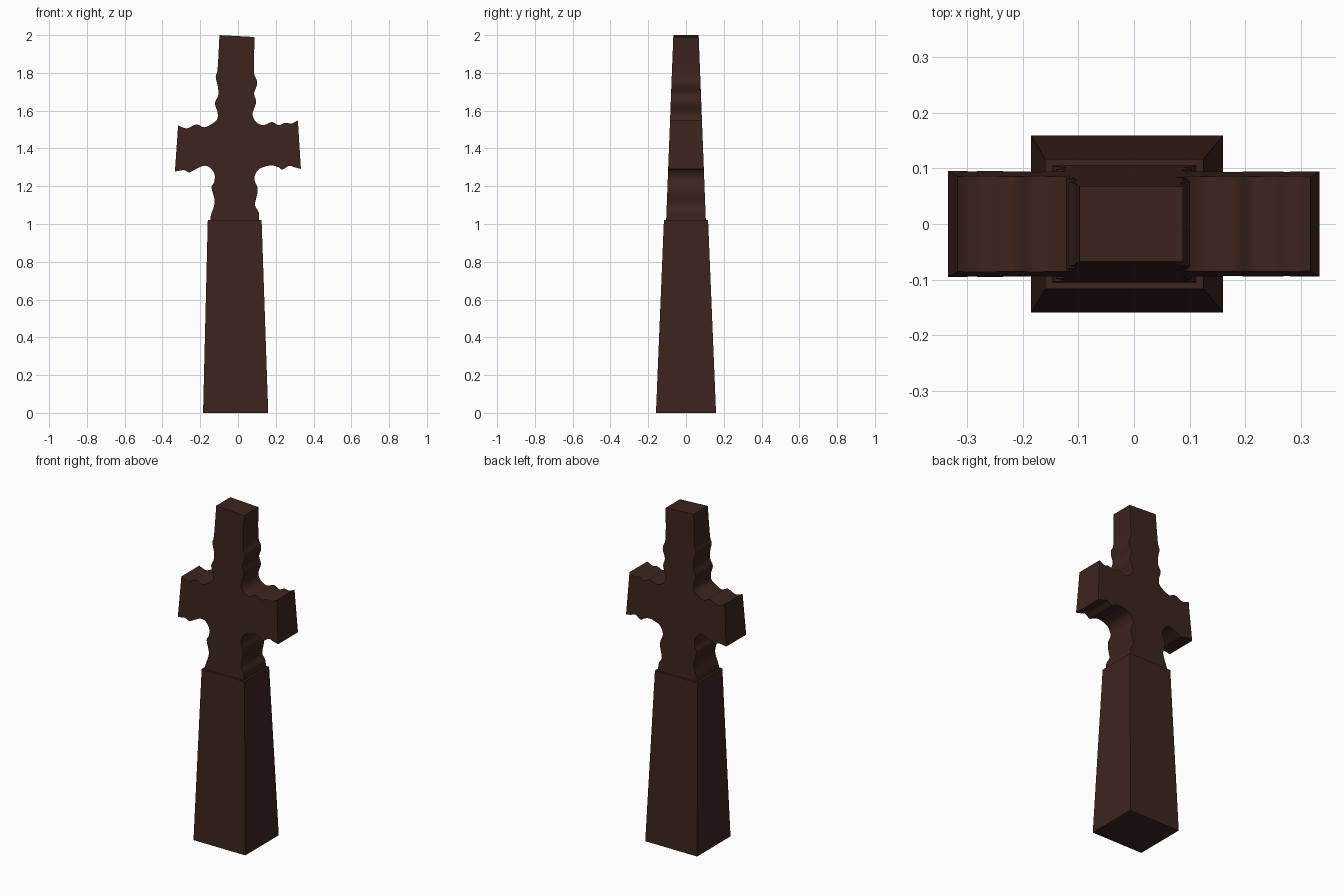
import bpy, bmesh
from mathutils import Vector

if "Cube" in bpy.data.objects:
    bpy.data.objects.remove(bpy.data.objects["Cube"])

stone = bpy.data.materials.new("dark_brown_stone")
stone.diffuse_color = (0.045, 0.018, 0.013, 1)
stone.use_nodes = True
stone.node_tree.nodes["Principled BSDF"].inputs["Base Color"].default_value = stone.diffuse_color


def finish(name, bm):
    bmesh.ops.recalc_face_normals(bm, faces=bm.faces)
    mesh = bpy.data.meshes.new(name)
    bm.to_mesh(mesh)
    bm.free()
    mesh.materials.append(stone)
    obj = bpy.data.objects.new(name, mesh)
    bpy.context.collection.objects.link(obj)
    return obj


def smooth_path(pts, steps=4):
    """Catmull-Rom curve through an open list of points."""
    p = [Vector(q) for q in pts]
    p = [p[0] * 2 - p[1]] + p + [p[-1] * 2 - p[-2]]
    out = []
    for a, b, c, d in zip(p, p[1:], p[2:], p[3:]):
        for i in range(steps):
            t = i / steps
            out.append(0.5 * (2 * b + (c - a) * t + (2 * a - 5 * b + 4 * c - d) * t * t
                              + (3 * b - a - 3 * c + d) * t ** 3))
    return out + [p[-2]]


# Tapered shaft, slightly off-centre at the top
bm = bmesh.new()
bmesh.ops.create_cube(bm, size=2)
for v in bm.verts:
    top = v.co.z > 0
    right = v.co.x > 0
    x = (0.125 if right else -0.16) if top else (0.16 if right else -0.185)
    y = v.co.y * (0.117 if top else 0.159)
    v.co = (x, y, 1.02 if top else 0)
finish("shaft", bm)

# Wavy edges of the cross head, one path for each inner corner
lower_right = [(0.112, 1.0), (0.11, 1.06), (0.09, 1.10), (0.102, 1.16), (0.102, 1.195),
               (0.086, 1.24), (0.105, 1.285), (0.14, 1.303), (0.18, 1.31), (0.215, 1.30),
               (0.235, 1.288), (0.27, 1.308), (0.30, 1.30), (0.333, 1.292)]
upper_right = [(0.317, 1.548), (0.283, 1.532), (0.25, 1.536), (0.215, 1.523), (0.18, 1.54),
               (0.137, 1.524), (0.103, 1.534), (0.082, 1.56), (0.078, 1.59), (0.096, 1.645),
               (0.085, 1.69), (0.10, 1.735), (0.098, 1.765), (0.084, 1.81), (0.088, 1.99)]
upper_left = [(-0.098, 2.0), (-0.108, 1.82), (-0.118, 1.78), (-0.106, 1.725), (-0.105, 1.68),
              (-0.122, 1.64), (-0.108, 1.59), (-0.11, 1.555), (-0.135, 1.532), (-0.178, 1.512),
              (-0.22, 1.527), (-0.267, 1.507), (-0.295, 1.512), (-0.317, 1.523)]
lower_left = [(-0.334, 1.278), (-0.285, 1.285), (-0.258, 1.273), (-0.225, 1.29),
              (-0.183, 1.308), (-0.15, 1.30), (-0.124, 1.262), (-0.127, 1.22), (-0.14, 1.193),
              (-0.124, 1.13), (-0.127, 1.095), (-0.145, 1.04), (-0.146, 1.0)]
outline = [q for path in (lower_right, upper_right, upper_left, lower_left)
           for q in smooth_path(path)]

# Cross head, thinner towards the top
bm = bmesh.new()
rings = []
for side in (-1, 1):
    rings.append([bm.verts.new((x, side * (0.105 - 0.038 * (z - 1.02) / 0.98), z))
                  for x, z in outline])
    bm.faces.new(rings[-1])
n = len(outline)
for i in range(n):
    j = (i + 1) % n
    bm.faces.new((rings[0][i], rings[0][j], rings[1][j], rings[1][i]))
cross = finish("cross_head", bm)
bpy.context.view_layer.objects.active = cross
cross.select_set(True)
bpy.ops.object.shade_smooth_by_angle(angle=0.6)
